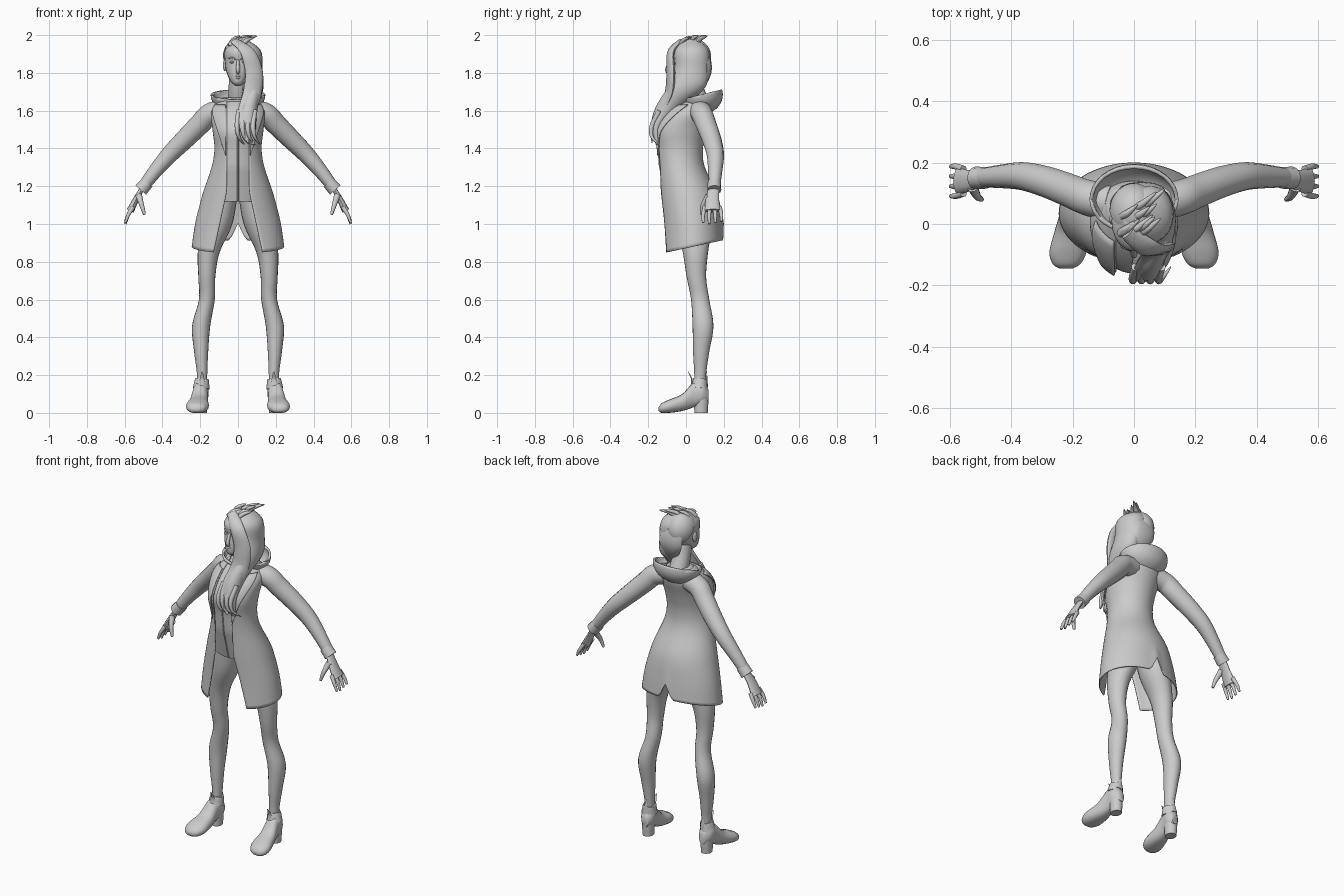
import bpy, bmesh, math, random
from mathutils import Vector

random.seed(4)
cube = bpy.data.objects.get("Cube")
if cube:
    bpy.data.objects.remove(cube, do_unlink=True)

grey = bpy.data.materials.new("plain_grey")
grey.use_nodes = True
grey.diffuse_color = (.6, .6, .6, 1)
grey.node_tree.nodes["Principled BSDF"].inputs["Base Color"].default_value = grey.diffuse_color


def finish(name, bm, mirror=False, thick=0):
    bmesh.ops.recalc_face_normals(bm, faces=bm.faces)
    mesh = bpy.data.meshes.new(name)
    bm.to_mesh(mesh)
    bm.free()
    mesh.materials.append(grey)
    mesh.shade_smooth()
    mesh.set_sharp_from_angle(angle=math.pi / 3)
    part = bpy.data.objects.new(name, mesh)
    bpy.context.collection.objects.link(part)
    if mirror:
        part.modifiers.new("mirror", 'MIRROR').use_mirror_merge = False
    if thick:
        part.modifiers.new("cloth", 'SOLIDIFY').thickness = thick


def smooth(table, steps=5):
    # smooth curve through the rows of a table
    rows = []
    last = len(table) - 1
    for i in range(last):
        before, start = table[max(i - 1, 0)], table[i]
        end, after = table[i + 1], table[min(i + 2, last)]
        for k in range(steps):
            f = k / steps
            rows.append([a + f / 2 * (b - p + f * (2 * p - 5 * a + 4 * b - q + f * (3 * (a - b) + q - p)))
                         for p, a, b, q in zip(before, start, end, after)])
    rows.append(list(table[last]))
    return rows


def loft(name, rings, closed=True, **options):
    bm = bmesh.new()
    rows = [[bm.verts.new(point) for point in ring] for ring in rings]
    count = len(rows[0])
    for low, high in zip(rows, rows[1:]):
        for i in range(count if closed else count - 1):
            j = (i + 1) % count
            bm.faces.new((low[i], low[j], high[j], high[i]))
    if closed:
        bm.faces.new(rows[0])
        bm.faces.new(rows[-1])
    finish(name, bm, **options)


def circle(count=20):
    angles = [2 * math.pi * i / count for i in range(count)]
    return [(math.sin(angle), math.cos(angle)) for angle in angles]


def stack(name, table, **options):
    # horizontal oval rings: height, centre x, centre y, half width, half depth
    rings = [[(x + width * s, y - depth * c, z) for s, c in circle()]
             for z, x, y, width, depth in smooth(table)]
    loft(name, rings, **options)


def tube(name, path, start, end, swell=0, wide=(0, 1, 0), flat=1, **options):
    # tapering tube, widest along the given axis
    centres = [Vector(point) for point in smooth(path)]
    last = len(centres) - 1
    rings = []
    for i, centre in enumerate(centres):
        along = centres[min(i + 1, last)] - centres[max(i - 1, 0)]
        side = Vector(wide).cross(along).normalized()
        across = along.cross(side).normalized()
        k = i / last
        radius = start + (end - start) * k + swell * math.sin(math.pi * k)
        rings.append([centre + radius * (side * flat * s + across * c) for s, c in circle(12)])
    loft(name, rings, **options)


def ball(name, centre, size, cut=None, **options):
    bm = bmesh.new()
    bmesh.ops.create_uvsphere(bm, u_segments=32, v_segments=20, radius=1)
    bmesh.ops.scale(bm, vec=size, verts=bm.verts)
    bmesh.ops.translate(bm, vec=centre, verts=bm.verts)
    if cut:
        bmesh.ops.bisect_plane(bm, geom=bm.verts[:] + bm.edges[:] + bm.faces[:],
                               plane_co=centre, plane_no=cut, clear_outer=True)
    finish(name, bm, **options)


# Torso shape: height, half width, front y, back y
BODY = smooth([(.85, .245, -.13, .2), (1, .225, -.13, .19), (1.15, .19, -.14, .17),
               (1.3, .14, -.15, .1), (1.4, .125, -.16, .09), (1.5, .135, -.17, .11),
               (1.6, .14, -.1, .14), (1.67, .08, -.01, .13)])


def skin(row, angle, offset=0):
    z, width, front, back = row
    depth = (back - front) / 2 + offset
    return Vector(((width + offset) * math.sin(angle), (front + back) / 2 - depth * math.cos(angle), z))


def opening(row):
    z, width = row[:2]
    return math.asin((.06 + .22 * max(0, 1.17 - z)) / width)


# Coat, open in front, with a sloping hem and a notch at the back
coat = []
columns = 72
for row in BODY:
    ring = []
    gap = opening(row)
    drop = max(0, 1.1 - row[0]) * 4
    for column in range(columns + 1):
        angle = gap + column / columns * 2 * (math.pi - gap)
        point = skin(row, angle)
        notch = max(0, .09 - abs(angle - math.pi) / 2)
        point.z += drop * (.03 - .035 * math.cos(angle) + notch)
        ring.append(point)
    coat.append(ring)
loft("coat", coat, closed=False, thick=.006)

# Folded lapels
lapel = []
for row in BODY:
    spread = (row[0] - 1.36) / .28
    if 0 < spread < 1:
        lapel.append([skin(row, opening(row) + spread * column / 10, .012) for column in range(9)])
loft("lapel", lapel, closed=False, thick=.006, mirror=True)

# Shirt under the coat
shirt_rows = [row for row in BODY if row[0] > 1.11]


def tuck(row):
    return -.012 - .2 * max(0, 1.3 - row[0])


loft("shirt", [[skin(row, 2 * math.pi * i / 40, tuck(row)) for i in range(40)] for row in shirt_rows])
tube("shirt_placket", [skin(row, 0, tuck(row)) for row in shirt_rows[:-5:3]], .004, .004, wide=(1, 0, 0))

# Hood lying on the shoulders
ball("hood", (0, .08, 1.685), (.145, .115, .105), cut=(0, -.25, 1), thick=.012)

# Legs: height, x, y, half width
LEG = [(1.17, .08, .03, .08), (1, .11, .045, .08), (.85, .155, .05, .058), (.72, .165, .055, .045),
       (.6, .165, .075, .042), (.46, .195, .09, .048), (.32, .195, .08, .037), (.2, .19, .075, .027),
       (.1, .195, .07, .027)]
stack("leg", [(z, x, y, r, r * 1.15) for z, x, y, r in LEG], mirror=True)

# Shoes, toes turned out: y, half width, bottom, top
SHOE = [(.12, .02, .06, .12), (.09, .04, .05, .16), (.04, .04, .03, .16), (-.02, .05, .01, .1),
        (-.09, .06, 0, .07), (-.13, .045, 0, .05), (-.145, .02, .01, .03)]
shoe = []
for y, width, bottom, top in smooth(SHOE):
    middle, half = (bottom + top) / 2, (top - bottom) / 2
    shoe.append([(.205 - y / 9 + width * math.copysign(abs(s) ** .75, s), y, max(middle + half * c, 0))
                 for s, c in circle()])
loft("shoe", shoe, mirror=True)
stack("shoe_heel", [(0, .195, .08, .03, .035), (.08, .195, .08, .035, .04)], mirror=True)
tube("shoe_collar", [(.195, .07, .13), (.19, .075, .18)], .045, .036, mirror=True)
for name, y, lean in (("shoe_tongue", .03, -.02), ("shoe_back_tab", .11, 0)):
    tube(name, [(.195, y, .14), (.19, y, .18), (.19, y + lean, .22)], .022, .002,
         wide=(1, 0, 0), flat=.3, mirror=True)

# Sleeves and hands
tube("sleeve", [(.08, .07, 1.6), (.15, .085, 1.58), (.2, .105, 1.53), (.28, .135, 1.45),
                (.36, .155, 1.37), (.43, .155, 1.29), (.5, .15, 1.2)], .06, .03, .007, mirror=True)
tube("cuff", [(.48, .15, 1.22), (.515, .15, 1.18)], .035, .037, mirror=True)
tube("palm", [(.5, .15, 1.2), (.54, .14, 1.13), (.57, .14, 1.07)], .026, .045, flat=.45, mirror=True)
for finger in range(4):
    inner = .1 + finger * .026
    outer = inner + (finger - 1.5) * .006
    tip = 1 + .007 * abs(finger - 1)
    tube("finger_%d" % (finger + 1), [(.555, inner, 1.09), (.58, outer, 1.05), (.597, outer, tip)],
         .012, .006, .001, mirror=True)
tube("thumb", [(.525, .12, 1.15), (.51, .09, 1.1), (.495, .08, 1.05)], .018, .007, mirror=True)

# Neck and head
tube("neck", [(0, .08, 1.62), (0, .04, 1.72), (0, .02, 1.8)], .055, .045, wide=(1, 0, 0))
HEAD = [(1.73, -.05, .01), (1.75, -.04, .035), (1.8, -.01, .06), (1.86, .01, .07),
        (1.92, .01, .07), (1.97, .02, .03)]
stack("head", [(z, 0, y, r, r * 1.35) for z, y, r in HEAD])
tube("nose", [(0, -.08, 1.87), (0, -.1, 1.815), (0, -.08, 1.8)], .006, .008, .004, wide=(1, 0, 0))
for name, z in (("upper_lip", 1.784), ("lower_lip", 1.774)):
    tube(name, [(-.022, -.076, z), (0, -.09, z), (.022, -.076, z)], .002, .002, .004, wide=(0, 0, 1))
ball("eye", (.03, -.07, 1.857), (.014, .012, .007), mirror=True)
tube("brow", [(.012, -.084, 1.87), (.03, -.077, 1.88), (.053, -.055, 1.875)], .003, .002, .002,
     wide=(0, 0, 1), mirror=True)
ball("ear", (.07, .015, 1.84), (.01, .018, .03), mirror=True)

# Hair: cap, side sweep, front and back locks, curled ends
ball("hair_cap", (0, .04, 1.885), (.08, .093, .096), cut=(-.1, -.75, -.65))
stack("hair_sweep", [(1.98, .02, .03, .02, .03), (1.92, .04, .03, .08, .09), (1.82, .07, .03, .06, .09),
                     (1.72, .08, 0, .055, .1), (1.62, .055, -.09, .05, .07),
                     (1.52, .045, -.155, .05, .03), (1.42, .08, -.15, .01, .01)])
tube("hair_front_lock", [(-.02, -.03, 1.97), (.05, -.08, 1.91), (.085, -.08, 1.8), (.075, -.09, 1.69),
                         (.04, -.14, 1.59), (.03, -.175, 1.52), (.055, -.18, 1.43)],
     .025, .005, .035, wide=(1, .3, 0), flat=.4)
tube("hair_back_lock", [(0, .09, 1.94), (.02, .11, 1.85), (.04, .1, 1.77), (.09, .04, 1.66)],
     .04, .008, .05, wide=(1, 0, 0), flat=.35)
for curl in range(4):
    x = .005 + .028 * curl
    tube("hair_curl_%d" % (curl + 1), [(x, -.14, 1.6), (x - .01, -.18, 1.52), (x, -.18, 1.46),
                                       (x + .03, -.14, 1.42)], .014, .002, .003)

# Loose tufts swept across the crown
for tuft in range(12):
    root = Vector((random.uniform(-.06, .035), random.uniform(-.04, .08), 1.96))
    root.z -= 3 * (root.x ** 2 + (root.y - .03) ** 2)
    reach = random.uniform(.03, .06)
    bend = root + Vector((reach / 2, reach / 3, .025))
    tip = root + Vector((reach * 1.3, reach, .04))
    tube("crown_tuft_%d" % (tuft + 1), [root, bend, tip], .012, .002, .004)
